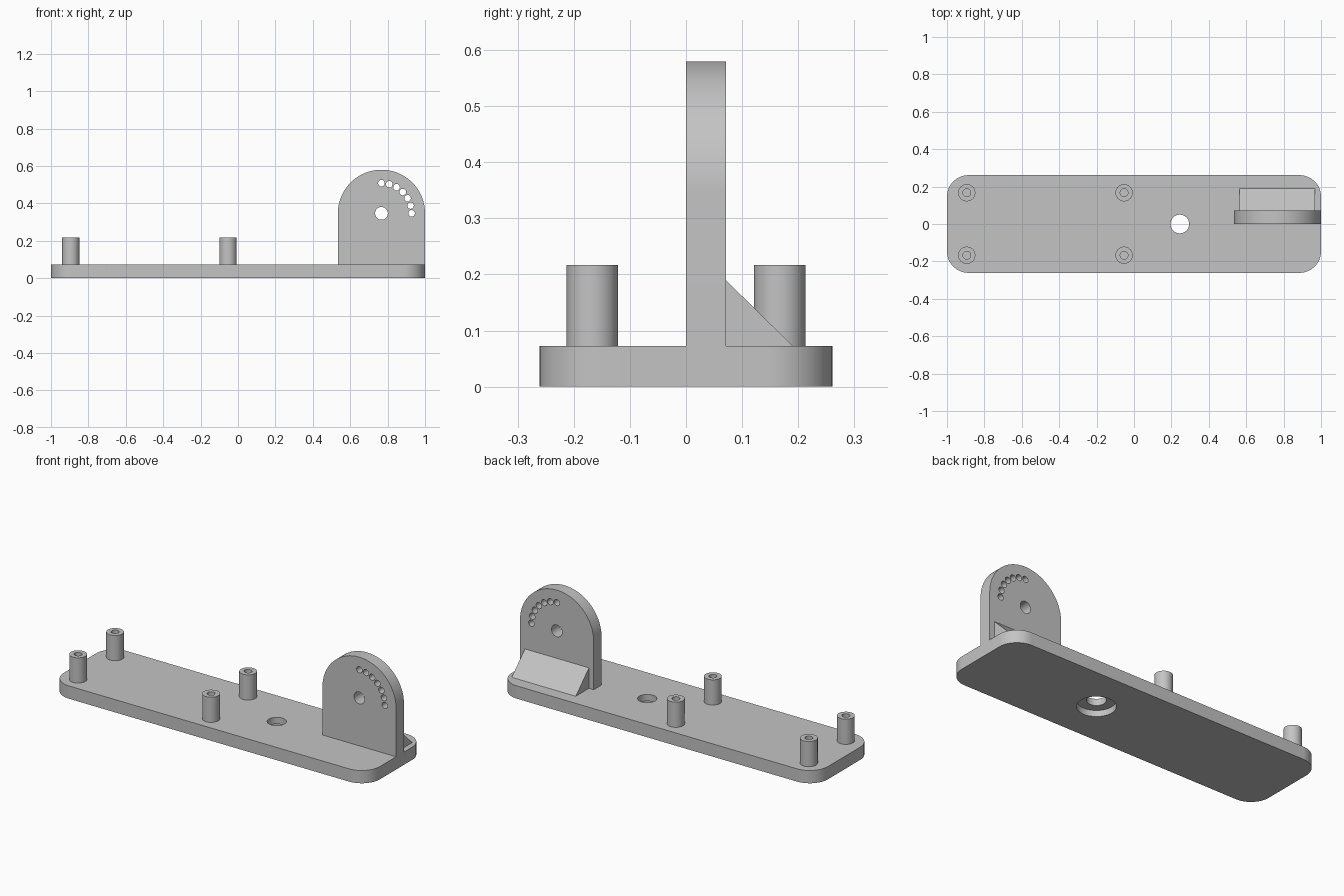
import bpy, bmesh, math
from mathutils import Vector

old = bpy.data.objects.get("Cube")
if old:
    bpy.data.objects.remove(old, do_unlink=True)

GREY = (0.55, 0.55, 0.55, 1)
mat = bpy.data.materials.new("plain grey")
mat.use_nodes = True
mat.diffuse_color = GREY
mat.node_tree.nodes["Principled BSDF"].inputs["Base Color"].default_value = GREY

BASE_TOP = 0.073
PLATE_X, PLATE_Z, PLATE_R, PLATE_Y = 0.767, 0.347, 0.233, 0.071


def arc(cx, cy, r, start, end, steps):
    """Points along an arc, angles in degrees."""
    angles = [math.radians(start + (end - start) * i / steps) for i in range(steps + 1)]
    return [(cx + r * math.cos(a), cy + r * math.sin(a)) for a in angles]


def prism(name, outline, place, depth):
    """Extrude a 2D outline, placed in space by a function, along depth."""
    bm = bmesh.new()
    face = bm.faces.new([bm.verts.new(place(u, v)) for u, v in outline])
    made = bmesh.ops.extrude_face_region(bm, geom=[face])["geom"]
    bmesh.ops.translate(bm, vec=Vector(depth),
                        verts=[g for g in made if isinstance(g, bmesh.types.BMVert)])
    bmesh.ops.recalc_face_normals(bm, faces=bm.faces)
    mesh = bpy.data.meshes.new(name)
    bm.to_mesh(mesh)
    bm.free()
    mesh.materials.append(mat)
    obj = bpy.data.objects.new(name, mesh)
    bpy.context.collection.objects.link(obj)
    return obj


def upright(name, outline, z0, z1):
    return prism(name, outline, lambda u, v: (u, v, z0), (0, 0, z1 - z0))


def circle(x, y, r, steps=48):
    return arc(x, y, r, 0, 360, steps)[:-1]


def activate(obj):
    bpy.ops.object.select_all(action="DESELECT")
    obj.select_set(True)
    bpy.context.view_layer.objects.active = obj


def cut(obj, cutter):
    cutter.hide_render = True
    mod = obj.modifiers.new("hole", "BOOLEAN")
    mod.operation = "DIFFERENCE"
    mod.solver = "EXACT"
    mod.object = cutter
    activate(obj)
    bpy.ops.object.modifier_apply(modifier=mod.name)
    bpy.data.objects.remove(cutter, do_unlink=True)


# Rounded base with a through hole, counterbored from below
corner = 0.115
cx, cy = 1 - corner, 0.261 - corner
outline = []
for i, (sx, sy) in enumerate([(1, 1), (-1, 1), (-1, -1), (1, -1)]):
    outline += arc(sx * cx, sy * cy, corner, 90 * i, 90 * i + 90, 16)
base = upright("base", outline, 0, BASE_TOP)
cut(base, upright("bolt_hole", circle(0.245, 0, 0.05), -0.1, 0.2))
cut(base, upright("counterbore", circle(0.245, 0, 0.1), -0.1, 0.035))
parts = [base]

# Four hollow standoffs
for x, end in ((-0.894, "right"), (-0.053, "middle")):
    for y, side in ((-0.167, "front"), (0.167, "back")):
        post = upright(f"standoff_{side}_{end}", circle(x, y, 0.046), BASE_TOP, 0.217)
        cut(post, upright("screw_hole", circle(x, y, 0.021, 32), BASE_TOP + 0.002, 0.3))
        parts.append(post)

# Upright plate with an arched top
arch = arc(PLATE_X, PLATE_Z, PLATE_R, 0, 180, 48)
arch += [(PLATE_X - PLATE_R, BASE_TOP), (PLATE_X + PLATE_R, BASE_TOP)]
plate = prism("upright_plate", arch, lambda u, v: (u, 0, v), (0, PLATE_Y, 0))

# Pivot hole and a quarter ring of index holes
holes = [(PLATE_X, PLATE_Z, 0.034)]
holes += [(x, z, 0.0175) for x, z in arc(PLATE_X, PLATE_Z, 0.161, 0, 90, 6)]
for x, z, r in holes:
    cut(plate, prism("index_hole", circle(x, z, r, 32),
                     lambda u, v: (u, -0.1, v), (0, 0.3, 0)))
parts.append(plate)

# Wedge bracing the back of the plate
wedge = [(PLATE_Y, BASE_TOP), (0.19, BASE_TOP), (PLATE_Y, 0.19)]
parts.append(prism("brace_wedge", wedge, lambda u, v: (0.564, u, v), (0.405, 0, 0)))

for obj in parts:
    activate(obj)
    bpy.ops.object.shade_smooth_by_angle(angle=math.radians(30))
